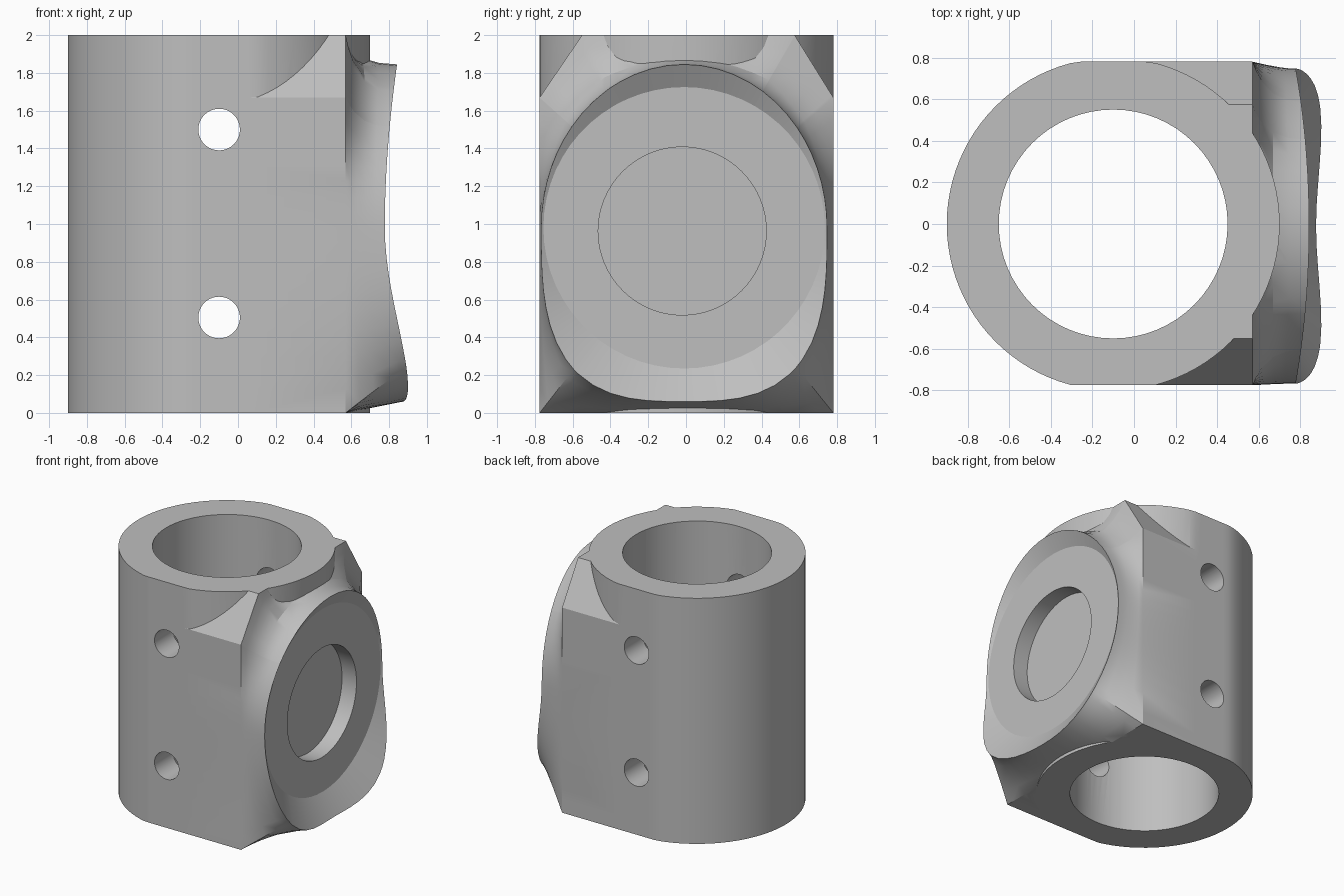
import bpy, bmesh, math
from math import cos, sin, pi, tau, hypot, atan2
from mathutils import Matrix

if "Cube" in bpy.data.objects:
    bpy.data.objects.remove(bpy.data.objects["Cube"])

grey = bpy.data.materials.new("machined_grey")
grey.use_nodes = True
grey.diffuse_color = (0.52, 0.52, 0.52, 1)
grey.node_tree.nodes["Principled BSDF"].inputs["Base Color"].default_value = grey.diffuse_color


def loft(name, rings):
    """Closed solid skinned through a list of equal-length point rings."""
    bm = bmesh.new()
    loops = [[bm.verts.new(p) for p in ring] for ring in rings]
    for a, b in zip(loops, loops[1:]):
        for i in range(len(a)):
            j = (i + 1) % len(a)
            bm.faces.new((a[i], a[j], b[j], b[i]))
    bm.faces.new(loops[0][::-1])
    bm.faces.new(loops[-1])
    bmesh.ops.recalc_face_normals(bm, faces=bm.faces)
    mesh = bpy.data.meshes.new(name)
    bm.to_mesh(mesh)
    bm.free()
    mesh.materials.append(grey)
    obj = bpy.data.objects.new(name, mesh)
    bpy.context.collection.objects.link(obj)
    return obj


def cylinder(name, radius, length, matrix):
    bm = bmesh.new()
    bmesh.ops.create_cone(bm, cap_ends=True, segments=64, radius1=radius,
                          radius2=radius, depth=length, matrix=matrix)
    mesh = bpy.data.meshes.new(name)
    bm.to_mesh(mesh)
    bm.free()
    mesh.materials.append(grey)
    obj = bpy.data.objects.new(name, mesh)
    bpy.context.collection.objects.link(obj)
    obj.hide_render = True
    return obj


def combine(target, other, operation):
    mod = target.modifiers.new(operation.lower(), "BOOLEAN")
    mod.object, mod.operation, mod.solver = other, operation, "EXACT"
    bpy.context.view_layer.objects.active = target
    bpy.ops.object.modifier_apply(modifier=mod.name)
    bpy.data.objects.remove(other)


# Sleeve: round tube with two flattened sides
FRONT, BACK, AXIS = -0.775, 0.78, -0.1
outline = [(AXIS + 0.8 * cos(tau * i / 96), max(FRONT, min(BACK, 0.8 * sin(tau * i / 96))))
           for i in range(96)]
body = loft("clamp_body", [[(x, y, z) for x, y in outline] for z in (0, 2)])

# Block: rectangle with chamfered upper corners, blended out to a flared rim
CY, CZ = -0.01, 0.98
corners = [(FRONT, 0), (BACK, 0), (BACK, 1.67), (0.575, 2), (-0.55, 2), (FRONT, 1.67)]
angles = sorted([tau * i / 60 - pi for i in range(60)]
                + [atan2(z - CZ, y - CY) for y, z in corners])


def block_radius(a):
    """Distance from the boss centre to the block outline."""
    best = 9
    for (y0, z0), (y1, z1) in zip(corners, corners[1:] + corners[:1]):
        ny, nz = z1 - z0, y0 - y1
        facing = ny * cos(a) + nz * sin(a)
        if facing > 1e-6:
            best = min(best, (ny * (y0 - CY) + nz * (z0 - CZ)) / facing)
    return best


def rim_radius(a):
    """Elliptical above the centre, squarer below it."""
    n, height = (2, 0.865) if sin(a) > 0 else (3, 0.92)
    return ((abs(cos(a)) / 0.757) ** n + (abs(sin(a)) / height) ** n) ** (-1 / n)


DISC = 0.745
FACE_X = 0.77


def ring(radius, x):
    return [(x(a), CY + radius(a) * cos(a), CZ + radius(a) * sin(a)) for a in angles]


def rim_x(a):
    return FACE_X + 0.6 * (rim_radius(a) - DISC)


def blend(t, hollow):
    """Ring between block and rim, hollowed more towards the top."""
    def x(a):
        up = (1 + sin(a)) / 2
        k = t * (1 - up) + hollow * up
        return 0.57 * (1 - k) + rim_x(a) * k
    return ring(lambda a: block_radius(a) * (1 - t) + rim_radius(a) * t, x)


block = loft("boss_block", [
    ring(block_radius, lambda a: 0.02),
    ring(block_radius, lambda a: 0.57),
    blend(0.25, 0.05), blend(0.5, 0.14), blend(0.8, 0.36), blend(0.95, 0.65),
    ring(rim_radius, rim_x),
    ring(lambda a: DISC, lambda a: FACE_X),
])
combine(body, block, "UNION")

# Bore, cross holes and round pocket in the boss
combine(body, cylinder("bore", 0.55, 3, Matrix.Translation((AXIS, 0, 1))), "DIFFERENCE")
for z in (0.505, 1.5):
    turn = Matrix.Translation((AXIS, 0, z)) @ Matrix.Rotation(pi / 2, 4, "X")
    combine(body, cylinder("cross_hole", 0.11, 3, turn), "DIFFERENCE")
turn = Matrix.Translation((FACE_X, -0.02, 0.963)) @ Matrix.Rotation(pi / 2, 4, "Y")
combine(body, cylinder("pocket", 0.445, 0.26, turn), "DIFFERENCE")

# Smooth the curved walls, keep the machined edges crisp
bpy.ops.object.select_all(action="DESELECT")
body.select_set(True)
bpy.context.view_layer.objects.active = body
bpy.ops.object.shade_smooth_by_angle(angle=math.radians(25))
